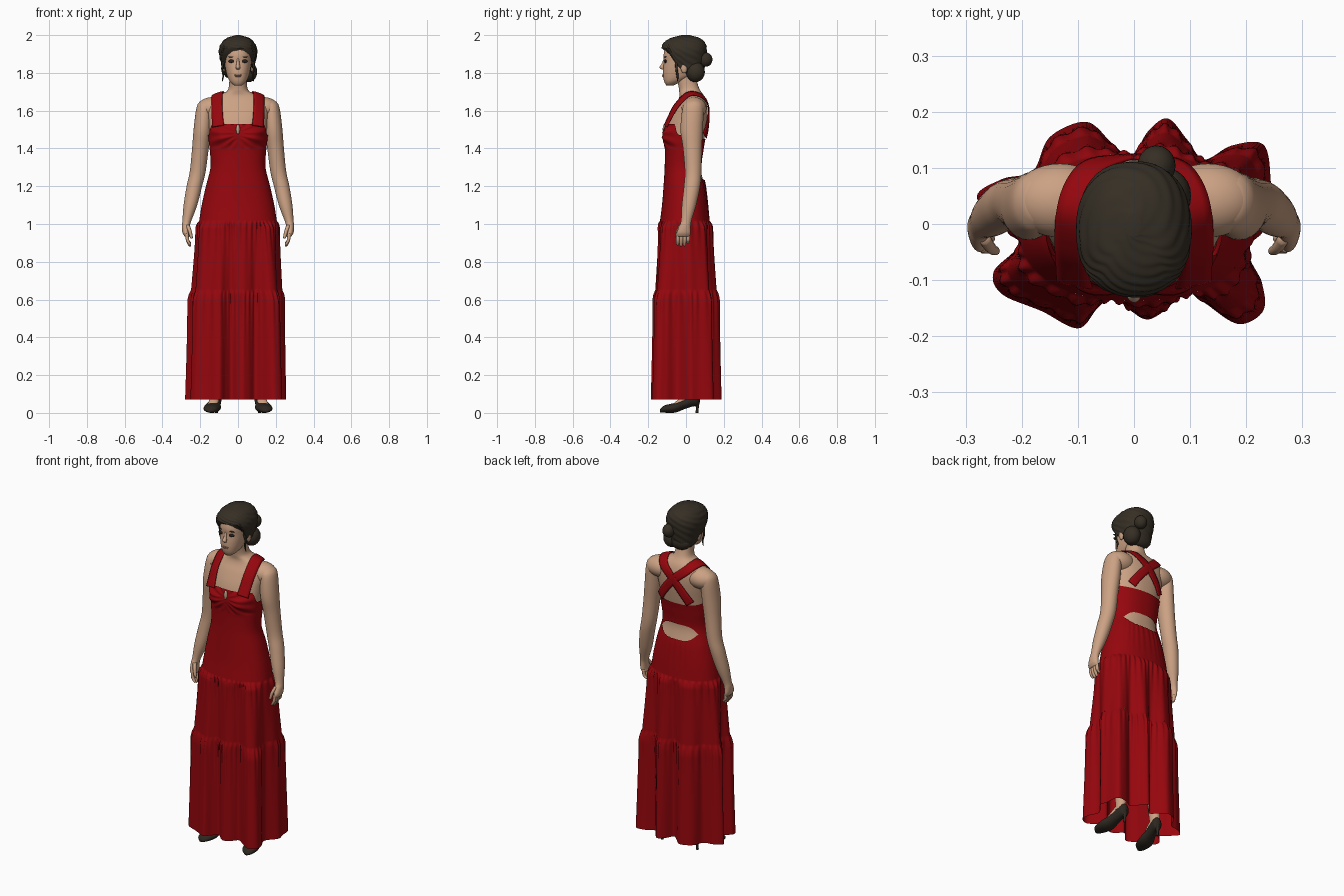
import bpy, bmesh, math
from mathutils import Vector

def material(name, rgb):
    m = bpy.data.materials.new(name)
    m.diffuse_color = (*rgb, 1)
    return m

SKIN = material("skin", (0.60, 0.36, 0.23))
RED = material("red_cloth", (0.30, 0.002, 0.004))
HAIR = material("dark_hair", (0.036, 0.028, 0.018))
SHOE = material("shoe_leather", (0.026, 0.020, 0.014))
EYE = material("dark_eye", (0.022, 0.016, 0.013))
LIP = material("lip", (0.42, 0.20, 0.14))

def sheet(name, rows, mat, closed=True, caps=False):
    """Skin a list of equally long point rows with quads."""
    bm = bmesh.new()
    vs = [[bm.verts.new(p) for p in r] for r in rows]
    n = len(rows[0])
    for a, b in zip(vs, vs[1:]):
        for i in range(n if closed else n - 1):
            j = (i + 1) % n
            bm.faces.new((a[i], a[j], b[j], b[i]))
    if caps:
        bm.faces.new(vs[0][::-1])
        bm.faces.new(vs[-1])
    bmesh.ops.recalc_face_normals(bm, faces=bm.faces)
    me = bpy.data.meshes.new(name)
    bm.to_mesh(me)
    bm.free()
    me.materials.append(mat)
    for p in me.polygons:
        p.use_smooth = True
    ob = bpy.data.objects.new(name, me)
    bpy.context.collection.objects.link(ob)
    return ob

def interp(keys, t):
    """Smooth (Hermite) interpolation of rows keyed by their first number."""
    t = min(max(t, keys[0][0]), keys[-1][0])
    k = 0
    while k < len(keys) - 2 and t > keys[k + 1][0]:
        k += 1
    a, b = keys[k], keys[k + 1]
    p, q = keys[max(k - 1, 0)], keys[min(k + 2, len(keys) - 1)]
    h = b[0] - a[0]
    u = (t - a[0]) / h
    out = []
    for c in range(1, len(a)):
        ma = (b[c] - p[c]) / (b[0] - p[0]) * h
        mb = (q[c] - a[c]) / (q[0] - a[0]) * h
        out.append((2*u**3 - 3*u*u + 1) * a[c] + (u**3 - 2*u*u + u) * ma
                   + (3*u*u - 2*u**3) * b[c] + (u**3 - u*u) * mb)
    return out

def surf(keys, th, z, off=0):
    """Point on a lofted body; keys are (z, half width, front y, back y)."""
    rx, yf, yb = interp(keys, z)
    c, s = math.cos(th), math.sin(th)
    e = lambda v: math.copysign(abs(v) ** 0.88, v)
    return Vector((rx * e(c) + off * c, (yf + yb) / 2 + (yb - yf) / 2 * e(s) + off * s, z))

def step(x):
    x = min(max(x, 0), 1)
    return x * x * (3 - 2 * x)

def tube(name, keys, mat, sx=1, n=20, per=5, flat=False):
    """Tube through (x, y, z, ra, rb); rings lie across z, or across y when flat."""
    ks = [(i, *k) for i, k in enumerate(keys)]
    rows = []
    for r in range((len(keys) - 1) * per + 1):
        x, y, z, a, b = interp(ks, r / per)
        ring = []
        for i in range(n):
            c, s = math.cos(math.tau * i / n), math.sin(math.tau * i / n)
            ring.append((sx * (x + a * c), y + (0 if flat else b * s), z + (b * s if flat else 0)))
        rows.append(ring)
    return sheet(name, rows, mat, caps=True)

def blob(name, loc, size, mat, n=24):
    rows = []
    for r in range(1, n // 2):
        a = math.pi * r / (n // 2)
        rows.append([(loc[0] + size[0] * math.sin(a) * math.cos(math.tau * i / n),
                      loc[1] + size[1] * math.sin(a) * math.sin(math.tau * i / n),
                      loc[2] - size[2] * math.cos(a)) for i in range(n)])
    return sheet(name, rows, mat, caps=True)

N = 144
ANG = [math.tau * i / N for i in range(N)]
span = lambda a, b, n: [a + (b - a) * i / n for i in range(n + 1)]

# torso and neck
BODY = [(1.02, .198, -.130, .118), (1.10, .185, -.120, .110), (1.20, .163, -.112, .097),
        (1.30, .139, -.106, .077), (1.40, .143, -.105, .088), (1.48, .150, -.107, .102),
        (1.55, .157, -.092, .112), (1.62, .165, -.062, .113), (1.66, .148, -.040, .104),
        (1.685, .100, -.033, .092), (1.70, .062, -.036, .080), (1.72, .050, -.038, .069),
        (1.76, .046, -.045, .057), (1.80, .046, -.045, .052)]
sheet("torso", [[surf(BODY, t, z) for t in ANG] for z in span(1.03, 1.80, 70)], SKIN, caps=True)

# head
HEAD = [(1.732, .018, -.103, -.070), (1.75, .040, -.114, -.030), (1.78, .056, -.121, .030),
        (1.82, .066, -.121, .060), (1.86, .072, -.117, .080), (1.90, .073, -.118, .085),
        (1.95, .062, -.100, .080), (1.985, .030, -.060, .040)]
sheet("head", [[surf(HEAD, t, z) for t in ANG[::3]] for z in span(1.732, 1.985, 30)], SKIN, caps=True)
tube("nose", [(0, -.112, 1.875, .006, .006), (0, -.119, 1.85, .008, .009),
              (0, -.127, 1.829, .012, .013), (0, -.119, 1.817, .008, .007)], SKIN)
blob("upper_lip", (0, -.1185, 1.789), (.020, .008, .004), LIP)
blob("lower_lip", (0, -.1175, 1.782), (.016, .009, .005), LIP)
for s in (-1, 1):
    blob("eye", (s * .032, -.1085, 1.862), (.020, .007, .009), EYE)
    blob("eyebrow", (s * .033, -.1095, 1.885), (.021, .006, .003), HAIR)
    blob("ear", (s * .078, -.010, 1.828), (.010, .018, .030), SKIN)

# hair cap with swept grooves, buns and loose curls
CAP = [(1.76, .050, -.010, .070), (1.79, .072, -.050, .088), (1.85, .090, -.106, .102),
       (1.90, .101, -.127, .109), (1.93, .100, -.130, .110), (1.96, .086, -.118, .101),
       (1.985, .059, -.079, .071), (2.0, .012, -.022, .020)]
def hairline(t):
    f = -math.sin(t)
    return 1.775 + .035 * step((f + .1) / .3) + .12 * step((f - .25) / .55)
rows = [[surf(CAP, t, hairline(t) + (2.0 - hairline(t)) * math.sin(u * math.pi / 2),
              .0014 * math.sin(8 * t + 50 * u) * step((1 - u) / .2)) for t in ANG] for u in span(0, 1, 44)]
sheet("hair_cap", rows, HAIR, caps=True)
blob("low_bun", (.056, .050, 1.805), (.046, .050, .054), HAIR)
blob("back_bun", (.040, .104, 1.870), (.034, .036, .038), HAIR)
blob("nape_hair", (0, .055, 1.80), (.066, .040, .048), HAIR)
for s in (-1, 1):
    tube("loose_curl", [(.078, -.052, 1.86, .007, .008), (.084, -.050, 1.82, .005, .006),
                        (.078, -.046, 1.79, .005, .006), (.083, -.044, 1.755, .002, .002)], HAIR, s, 8)

# shoulders, arms, hands and fingers
for s in (-1, 1):
    blob("shoulder", (s * .132, .042, 1.612), (.086, .066, .060), SKIN, 40)
    tube("arm", [(.160, .042, 1.660, .018, .020), (.168, .041, 1.646, .036, .042), (.178, .037, 1.61, .043, .056),
                 (.188, .030, 1.50, .047, .059), (.199, .034, 1.40, .044, .050), (.213, .038, 1.28, .042, .044),
                 (.231, .032, 1.20, .041, .043), (.252, .016, 1.10, .036, .038), (.270, .002, 1.02, .024, .028),
                 (.276, -.005, .99, .021, .030), (.276, -.012, .955, .018, .037),
                 (.270, -.014, .935, .014, .035)], SKIN, s, 28)
    for k in range(4):
        y = -.041 + .018 * k
        tip = (.886, .880, .882, .895)[k]
        tube("finger", [(.271, y, .95, .009, .010), (.267, y - .002, .915, .009, .010),
                        (.256, y - .003, tip + .008, .008, .008), (.252, y - .003, tip, .003, .003)], SKIN, s, 10)
    tube("thumb", [(.267, -.024, .995, .011, .012), (.256, -.042, .965, .010, .010),
                   (.247, -.048, .93, .008, .008), (.245, -.048, .922, .003, .003)], SKIN, s, 10)

# legs and heeled shoes
for s in (-1, 1):
    tube("leg", [(.120, .035, .075, .026, .032), (.118, .030, .13, .027, .033), (.112, .025, .35, .045, .050),
                 (.105, .005, .55, .050, .055), (.095, 0, .95, .078, .085)], SKIN, s)
    tube("instep", [(.140, -.065, .034, .026, .015), (.130, -.035, .055, .026, .022),
                    (.122, .005, .082, .025, .030), (.119, .045, .095, .024, .032)], SKIN, s, flat=True)
    tube("shoe", [(.148, -.137, .011, .012, .008), (.144, -.115, .020, .035, .019), (.136, -.06, .027, .045, .026),
                  (.126, -.01, .046, .034, .027), (.119, .03, .066, .031, .033), (.115, .06, .074, .027, .036),
                  (.115, .073, .076, .010, .022)], SHOE, s, 24, flat=True)
    tube("shoe_heel", [(.115, .058, 0, .008, .008), (.115, .060, .03, .008, .008),
                       (.115, .058, .065, .020, .016)], SHOE, s, 12)

# bodice with bust cups gathered towards the middle
def bodice_offset(t, z):
    p = surf(BODY, t, z)
    if p.y > 0:
        return .006
    ax = abs(p.x)
    cup = .021 * math.exp(-((ax - .075) / .050) ** 2 - ((z - 1.468) / .042) ** 2)
    ray = math.atan2(z - 1.478, ax + .01)
    fold = .0035 * math.sin(ray * 15) * step((z - 1.395) / .02) * step(ax / .02) * step((.155 - ax) / .04)
    return .007 + cup + fold
def bodice_top(t):
    return 1.45 + .022 * step(1 - math.sin(t)) + .058 * step((-math.sin(t) - .25) / .35)
def back_gap(t):
    return step((math.sin(t) - .60) / .40)
rows = []
for u in span(0, 1, 44):
    row = []
    for t in ANG:
        lo = 1.270 + .048 * back_gap(t) ** .6
        z = lo + (bodice_top(t) - lo) * u
        row.append(surf(BODY, t, z, bodice_offset(t, z)))
    rows.append(row)
sheet("bodice", rows, RED)
blob("keyhole", (0, -.1145, 1.502), (.010, .009, .028), SKIN, 16)

# fitted hip section, dipping at the open back
rows = []
for u in span(0, 1, 20):
    row = []
    for t in ANG:
        hi = 1.275 - .042 * back_gap(t)
        ripple = .0025 * math.sin(36 * t) * u * back_gap(t)
        z = 1.02 + (hi - 1.02) * u
        row.append(surf(BODY, t, z, .007 + ripple))
    rows.append(row)
sheet("hip_section", rows, RED)

# shoulder straps crossing on the back
STRAP = [(.106, -.108, 1.518, .033), (.109, -.088, 1.56, .031), (.112, -.052, 1.625, .031),
         (.110, .010, 1.686, .031), (.098, .066, 1.686, .028), (.068, .106, 1.655, .025),
         (0, .121, 1.595, .024), (-.064, .114, 1.520, .024), (-.098, .100, 1.468, .025)]
for s in (-1, 1):
    ks = [(i, *k) for i, k in enumerate(STRAP)]
    rows = []
    for r in range(49):
        f = r / 6
        x, y, z, w = interp(ks, f)
        p = Vector((x, y, z))
        d = Vector(interp(ks, min(f + .1, 8))[:3]) - Vector(interp(ks, max(f - .1, 0))[:3])
        nrm = (p - Vector((x * .7, .03, min(z, 1.6)))).normalized()
        side = d.cross(nrm).normalized()
        nrm = side.cross(d).normalized()
        ring = [p + side * w * a + nrm * b for a, b in
                ((-1, -.003), (-1, .002), (-.5, .004), (.5, .004), (1, .002), (1, -.003))]
        rows.append([(s * q.x, q.y, q.z) for q in ring])
    sheet("shoulder_strap", rows, RED, caps=True)

# skirt: two gathered tiers falling into the deep folds of the hem
HEM = [(.253, .02), (.245, .065), (.232, .140), (.175, .140), (.125, .115), (.095, .150), (.060, .188),
       (.025, .165), (-.005, .120), (-.040, .145), (-.085, .182), (-.150, .155), (-.180, .095),
       (-.235, .080), (-.280, .050), (-.245, .005), (-.205, -.035), (-.250, -.085), (-.235, -.125),
       (-.165, -.155), (-.100, -.186), (-.065, -.150), (-.035, -.128), (-.005, -.155), (.025, -.170),
       (.060, -.150), (.090, -.120), (.125, -.140), (.185, -.178), (.230, -.155), (.228, -.105), (.205, -.045)]
M = 288
def hem(i):
    f = (i % M) / M * len(HEM)
    k, u = int(f), f - int(f)
    a, b, c, d = (Vector(HEM[(k + o) % len(HEM)]) for o in (-1, 0, 1, 2))
    return .5 * (2*b + (c - a)*u + (2*a - 5*b + 4*c - d)*u*u + (3*b - a - 3*c + d)*u**3)
hems = [hem(i) for i in range(M)]
angles = []
for i in range(M):
    v = sum((Vector((hems[(i + o) % M].x, hems[(i + o) % M].y * 1.5)).normalized() for o in range(-14, 15)), Vector((0, 0)))
    angles.append(math.atan2(v.y, v.x))

def tier(name, z0, z1, b0, bq, b1, waves):
    rows = []
    for u in span(0, 1, 30):
        u = u ** 1.4
        z = z0 + (z1 - z0) * u
        blend = b0 + (bq - b0) * step(u / .12) + (b1 - bq) * u
        gather = .005 * math.exp(-u * 4) * step(u / .05)
        row = []
        for i in range(M):
            t = angles[i]
            e = surf(BODY, t, 1.02, .007)
            g = gather * (1 + math.sin(math.tau * waves * i / M))
            row.append((e.x + (hems[i].x - e.x) * blend + g * math.cos(t),
                        e.y + (hems[i].y - e.y) * blend + g * math.sin(t), z))
        rows.append(row)
    sheet(name, rows, RED)

tier("upper_tier", 1.02, .655, 0, .20, .60, 36)
tier("lower_tier", .655, .07, .60, .76, 1.0, 48)
